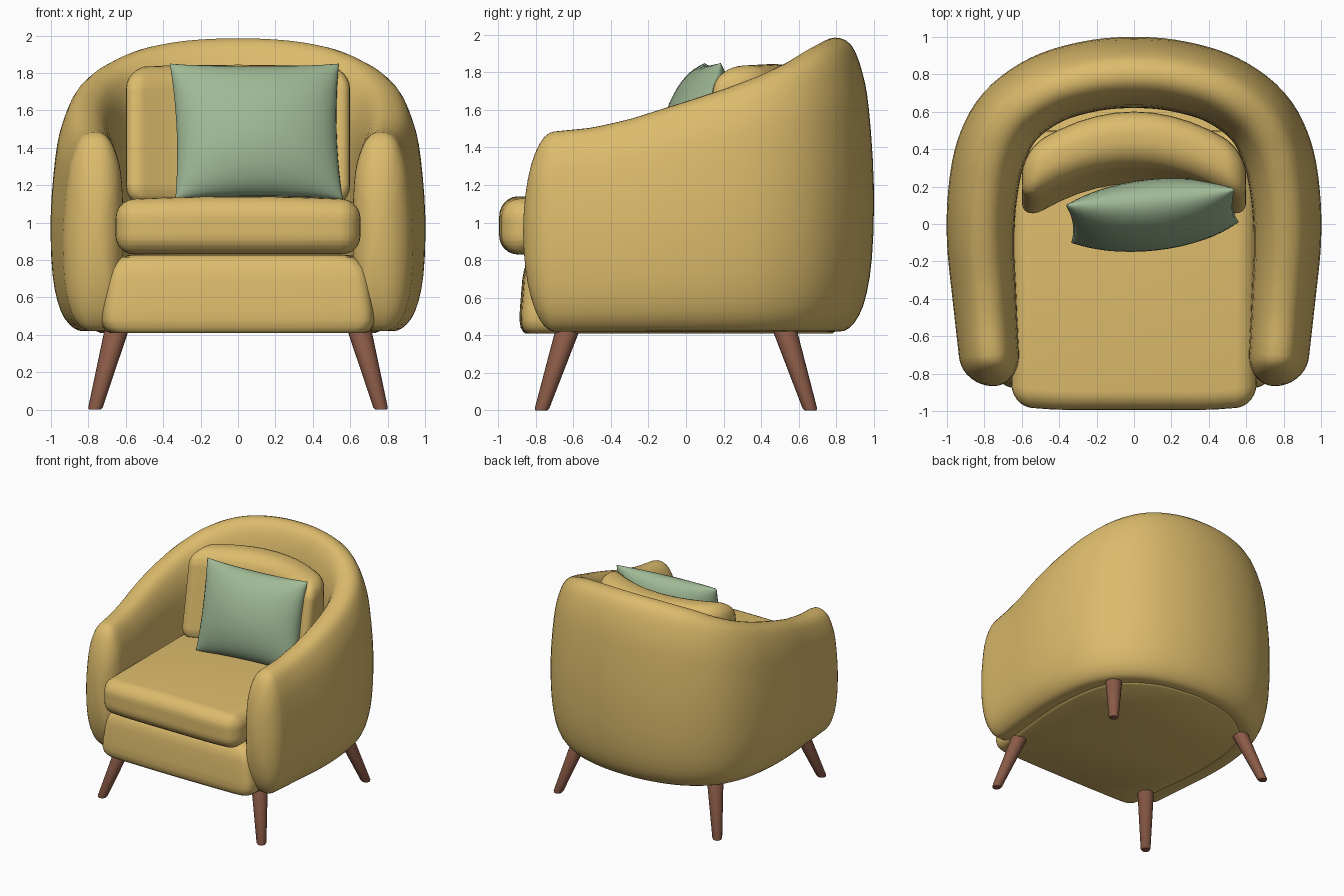
import bpy, bmesh, math
from mathutils import Vector

if "Cube" in bpy.data.objects:
    bpy.data.objects.remove(bpy.data.objects["Cube"])


def material(name, rgb):
    m = bpy.data.materials.new(name)
    m.diffuse_color = (*rgb, 1)
    m.use_nodes = True
    m.node_tree.nodes["Principled BSDF"].inputs["Base Color"].default_value = m.diffuse_color
    return m


FABRIC = material("mustard_fabric", (0.72, 0.50, 0.15))
GREEN = material("sage_fabric", (0.35, 0.49, 0.305))
WOOD = material("brown_wood", (0.26, 0.105, 0.064))


def finish(name, bm, mat, angle=50):
    bmesh.ops.recalc_face_normals(bm, faces=bm.faces)
    me = bpy.data.meshes.new(name)
    bm.to_mesh(me)
    bm.free()
    me.materials.append(mat)
    me.polygons.foreach_set("use_smooth", [True] * len(me.polygons))
    me.set_sharp_from_angle(angle=math.radians(angle))
    ob = bpy.data.objects.new(name, me)
    bpy.context.collection.objects.link(ob)
    return ob


def loft(name, rings, mat, angle=50):
    """Skin closed rings of equal length and cap both ends."""
    bm = bmesh.new()
    vs = [[bm.verts.new(p) for p in r] for r in rings]
    n = len(vs[0])
    for a, b in zip(vs, vs[1:]):
        for i in range(n):
            j = (i + 1) % n
            bm.faces.new((a[i], a[j], b[j], b[i]))
    bm.faces.new(vs[0])
    bm.faces.new(vs[-1])
    return finish(name, bm, mat, angle)


def spline(pts, steps, closed=False):
    """Smooth curve through points."""
    p = [Vector(q) for q in pts]
    n = len(p)
    if closed:
        get = lambda i: p[i % n]
    else:
        get = lambda i: p[i] if 0 <= i < n else (2 * p[0] - p[1] if i < 0 else 2 * p[-1] - p[-2])
    out = []
    for i in range(n if closed else n - 1):
        a, b, c, d = get(i - 1), get(i), get(i + 1), get(i + 2)
        for k in range(steps):
            t = k / steps
            out.append(0.5 * (2 * b + (c - a) * t + (2 * a - 5 * b + 4 * c - d) * t * t
                              + (3 * b - a - 3 * c + d) * t ** 3))
    if not closed:
        out.append(p[-1])
    return out


def interp(table, x):
    for (x0, y0), (x1, y1) in zip(table, table[1:]):
        if x <= x1:
            t = max(0, (x - x0) / (x1 - x0))
            return y0 + (y1 - y0) * t
    return table[-1][1]


def cushion(name, lo, hi, radius, warp, mat):
    """Rounded box, sliced finely, then bent by a warp function."""
    bm = bmesh.new()
    bmesh.ops.create_cube(bm, size=1)
    for v in bm.verts:
        v.co = [lo[i] + (v.co[i] + 0.5) * (hi[i] - lo[i]) for i in range(3)]
    bmesh.ops.bevel(bm, geom=bm.edges[:], offset=radius, segments=6, profile=0.5, affect='EDGES')
    for axis in (0, 2):
        no = Vector((axis == 0, 0, axis == 2))
        for k in range(1, 12):
            co = no * (lo[axis] + (hi[axis] - lo[axis]) * k / 12)
            bmesh.ops.bisect_plane(bm, geom=bm.verts[:] + bm.edges[:] + bm.faces[:],
                                   plane_co=co, plane_no=no, dist=1e-5)
    for v in bm.verts:
        v.co = warp(*v.co)
    return finish(name, bm, mat, 70)


# Wraparound shell: padded section swept along a U, rising towards the back
HALF = [(.757, -.70), (.78, -.4), (.80, -.1), (.79, .15), (.745, .38),
        (.645, .565), (.46, .70), (.23, .77), (0, .79)]
TOP = [(-.7, 1.485), (-.5, 1.505), (-.3, 1.55), (0, 1.645), (.2, 1.71),
       (.4, 1.785), (.55, 1.855), (.67, 1.925), (.76, 1.972), (.79, 1.985)]
PROFILE = [(0, 1), (.09, .975), (.15, .88), (.185, .75), (.21, .5), (.2, .25), (.155, .09),
           (.08, .012), (0, 0), (-.08, .012), (-.135, .07), (-.16, .2), (-.17, .5),
           (-.16, .75), (-.13, .88), (-.075, .97)]
BOTTOM = 0.42
section = spline(PROFILE, 3, closed=True)
path = spline(HALF + [(-x, y) for x, y in HALF[-2::-1]], 5)


def shell_ring(p, normal, scale):
    top = interp(TOP, p.y)
    mid = (BOTTOM + top) / 2
    width = interp([(-.7, .85), (-.1, .95), (.4, 1), (1, 1)], p.y) * scale
    return [(p.x + normal.x * o * width, p.y + normal.y * o * width,
             mid + (BOTTOM + t * (top - BOTTOM) - mid) * scale) for o, t in section]


rings = []
for i, p in enumerate(path):
    d = (path[min(i + 1, len(path) - 1)] - path[max(i - 1, 0)]).normalized()
    rings.append(shell_ring(p, Vector((d.y, -d.x)), 1))
# Domed arm fronts
caps = []
for k in range(1, 10):
    a = math.radians(88) * k / 9
    caps.append([shell_ring(Vector((s * (.757 - .005 * math.sin(a)), -.70 - .167 * math.sin(a))),
                            Vector((s, 0)), math.cos(a)) for s in (1, -1)])
rings = [c[0] for c in reversed(caps)] + rings + [c[1] for c in caps]
loft("shell_arms_and_back", rings, FABRIC, 80)

# Upholstered seat base filling the shell
side = spline([(.60, -.88), (.685, -.865), (.725, -.80), (.74, -.6), (.79, -.1),
               (.76, .30), (.65, .56), (.36, .75), (0, .81)], 4)
foot = [(p.x, p.y) for p in side] + [(-p.x, p.y) for p in side[-2::-1]]
foot += [(-.3, -.885), (0, -.887), (.3, -.885)]
BASE = [(.41, .93), (.418, .955), (.44, .985), (.48, 1), (.54, .995), (.62, .98), (.70, .965),
        (.75, .945), (.79, .905), (.815, .86), (.828, .78)]
loft("seat_base", [[(x * s, y * (1 + s) / 2, z) for x, y in foot] for z, s in BASE], FABRIC, 75)

# Seat cushion with a crowned top and rounded front corners
cushion("seat_cushion", (-.655, -.995, .83), (.655, .5, 1.122), .10,
        lambda x, y, z: (x, y + .035 * abs(x / .655) ** 6 * (y < -.5),
                         z + .018 * (1 - (x / .655) ** 2) * max(0, z - .9) / .222), FABRIC)

# Back cushion, curved to follow the shell, its front face leaning back
cushion("back_cushion", (-.6, -.14, 1.08), (.6, .14, 1.832), .12,
        lambda x, y, z: (x, y + .465 - .6 * x * x + (.17 if y < 0 else .03) * (z - 1.84),
                         z + .012 * (1 - (x / .6) ** 2) * (z > 1.5)), FABRIC)

# Throw pillow: two bulged sheets pinched at four corners
BL, BR = Vector((-.335, -.10, 1.125)), Vector((.56, .01, 1.125))
TL, TR = Vector((-.365, .10, 1.85)), Vector((.54, .185, 1.85))
face_dir = (BR - BL).cross(TL - BL).normalized()
N = 20
bm = bmesh.new()
for sign in (1, -1):
    grid = []
    for i in range(N + 1):
        row = []
        for j in range(N + 1):
            u, v = -math.cos(math.pi * i / N), -math.cos(math.pi * j / N)
            a = (u * (1 - .05 * (1 - v * v)) + 1) / 2
            b = (v * (1 - .05 * (1 - u * u)) + 1) / 2
            p = BL.lerp(BR, a).lerp(TL.lerp(TR, a), b)
            puff = .175 * max(0, (1 - u * u) * (1 - v * v)) ** .5
            row.append(bm.verts.new(p + face_dir * sign * puff))
        grid.append(row)
    for i in range(N):
        for j in range(N):
            bm.faces.new((grid[i][j], grid[i + 1][j], grid[i + 1][j + 1], grid[i][j + 1]))
bmesh.ops.remove_doubles(bm, verts=bm.verts[:], dist=1e-4)
finish("throw_pillow", bm, GREEN, 100)

# Four splayed tapered legs
for end, y_top, y_foot in (("front", -.63, -.77), ("back", .525, .663)):
    for s, label in ((-1, "left"), (1, "right")):
        leg = []
        for z, r in ((0, .032), (.012, .039), (.43, .065), (.50, .065)):
            t = z / .43
            cx, cy = s * (.765 + (.648 - .765) * t), y_foot + (y_top - y_foot) * t
            leg.append([(cx + r * math.cos(k * math.tau / 20),
                         cy + r * math.sin(k * math.tau / 20), z) for k in range(20)])
        loft(f"{end}_{label}_leg", leg, WOOD, 35)
